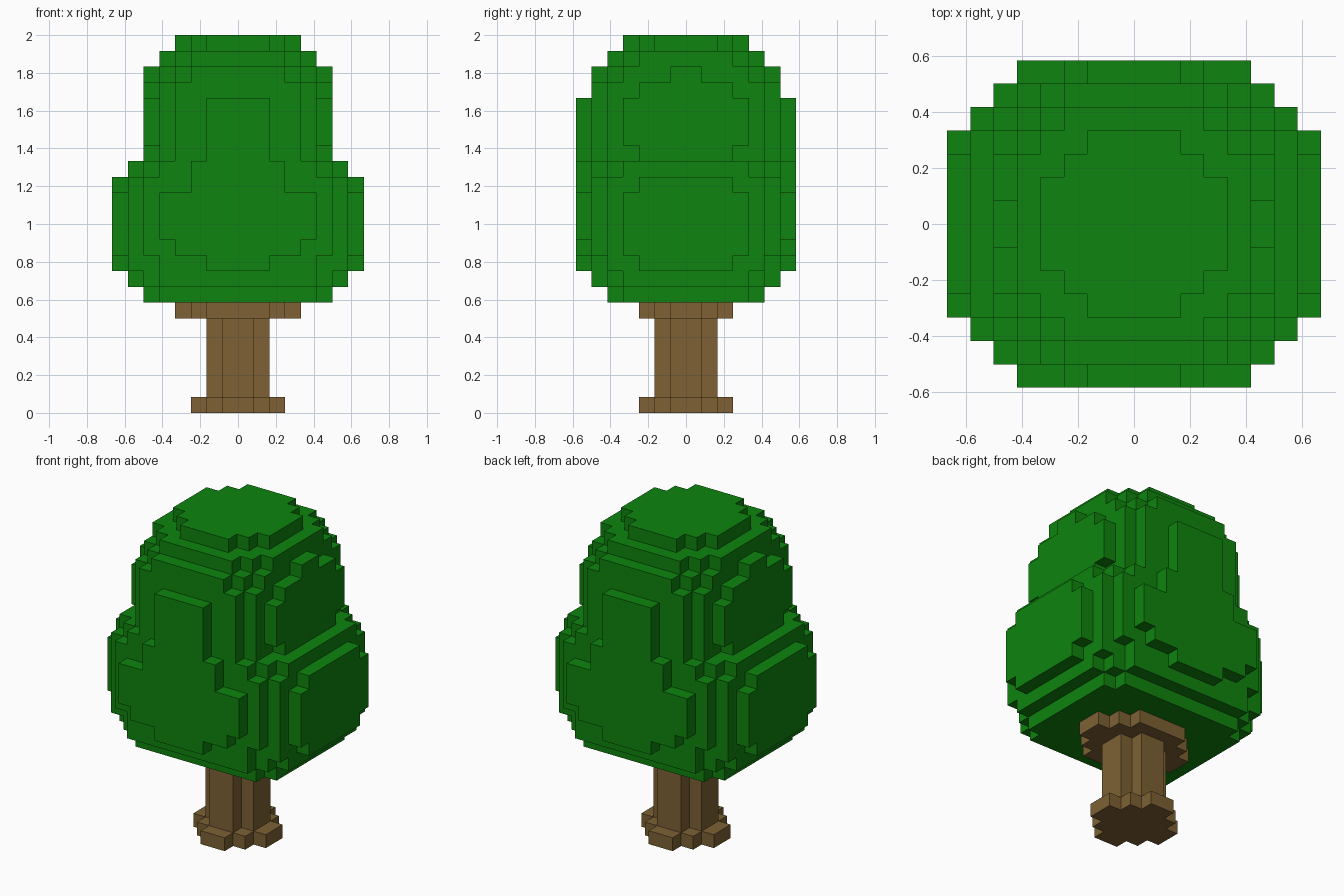
import bpy, bmesh, math
from mathutils import Vector

cube = bpy.data.objects.get("Cube")
if cube:
    bpy.data.objects.remove(cube, do_unlink=True)

U = 1 / 12  # edge of one block


def material(name, rgb):
    m = bpy.data.materials.new(name)
    m.use_nodes = True
    col = (*rgb, 1)
    m.diffuse_color = col
    bsdf = m.node_tree.nodes["Principled BSDF"]
    bsdf.inputs["Base Color"].default_value = col
    bsdf.inputs["Roughness"].default_value = 0.9
    return m


def block_shell(name, layers, mat):
    """Each layer is (z start, z end, half widths in x for |y| rows 0-1, 1-2, ...).
    Only the exposed block faces are built, then flat areas are merged."""
    cells = set()
    for z0, z1, rows in layers:
        for z in range(z0, z1):
            for r, half in enumerate(rows):
                for x in range(-half, half):
                    cells.add((x, r, z))
                    cells.add((x, -r - 1, z))

    bm = bmesh.new()
    verts = {}

    def vert(p):
        if p not in verts:
            verts[p] = bm.verts.new(Vector(p) * U)
        return verts[p]

    for c in cells:
        for axis in range(3):
            a, b = (axis + 1) % 3, (axis + 2) % 3
            for side in (0, 1):
                neighbour = list(c)
                neighbour[axis] += 2 * side - 1
                if tuple(neighbour) in cells:
                    continue
                ring = []
                for da, db in ((0, 0), (1, 0), (1, 1), (0, 1)):
                    p = list(c)
                    p[axis] += side
                    p[a] += da
                    p[b] += db
                    ring.append(vert(tuple(p)))
                bm.faces.new(ring if side else ring[::-1])

    bmesh.ops.dissolve_limit(bm, angle_limit=math.radians(1),
                             verts=bm.verts, edges=bm.edges)
    me = bpy.data.meshes.new(name)
    bm.to_mesh(me)
    bm.free()
    me.materials.append(mat)
    ob = bpy.data.objects.new(name, me)
    bpy.context.collection.objects.link(ob)
    return ob


bark = material("bark_brown", (0.205, 0.120, 0.034))
leaf = material("leaf_green", (0.0044, 0.231, 0.0044))

# Trunk: flared foot, fluted shaft, spreading collar
block_shell("trunk", [
    (0, 1, (3, 2, 1)),
    (1, 6, (2, 1)),
    (6, 7, (4, 3, 2)),
], bark)

# Foliage: wide lower crown, narrower upper crown, rounded cap
block_shell("foliage", [
    (7, 8, (6, 6, 6, 6, 5)),
    (8, 9, (7, 7, 7, 7, 6, 5)),
    (9, 10, (8, 8, 8, 7, 7, 5, 2)),
    (10, 11, (8, 8, 8, 8, 7, 6, 4)),
    (11, 14, (8, 8, 8, 8, 7, 6, 5)),
    (14, 15, (8, 8, 8, 7, 7, 6, 3)),
    (15, 16, (7, 7, 7, 7, 6, 5, 3)),
    (16, 17, (6, 6, 6, 5, 5, 4, 2)),
    (17, 20, (6, 6, 6, 6, 5, 4, 2)),
    (20, 21, (6, 6, 6, 5, 5, 4)),
    (21, 22, (6, 5, 5, 5, 4, 3)),
    (22, 23, (5, 5, 5, 4, 3)),
    (23, 24, (4, 4, 3, 2)),
], leaf)
